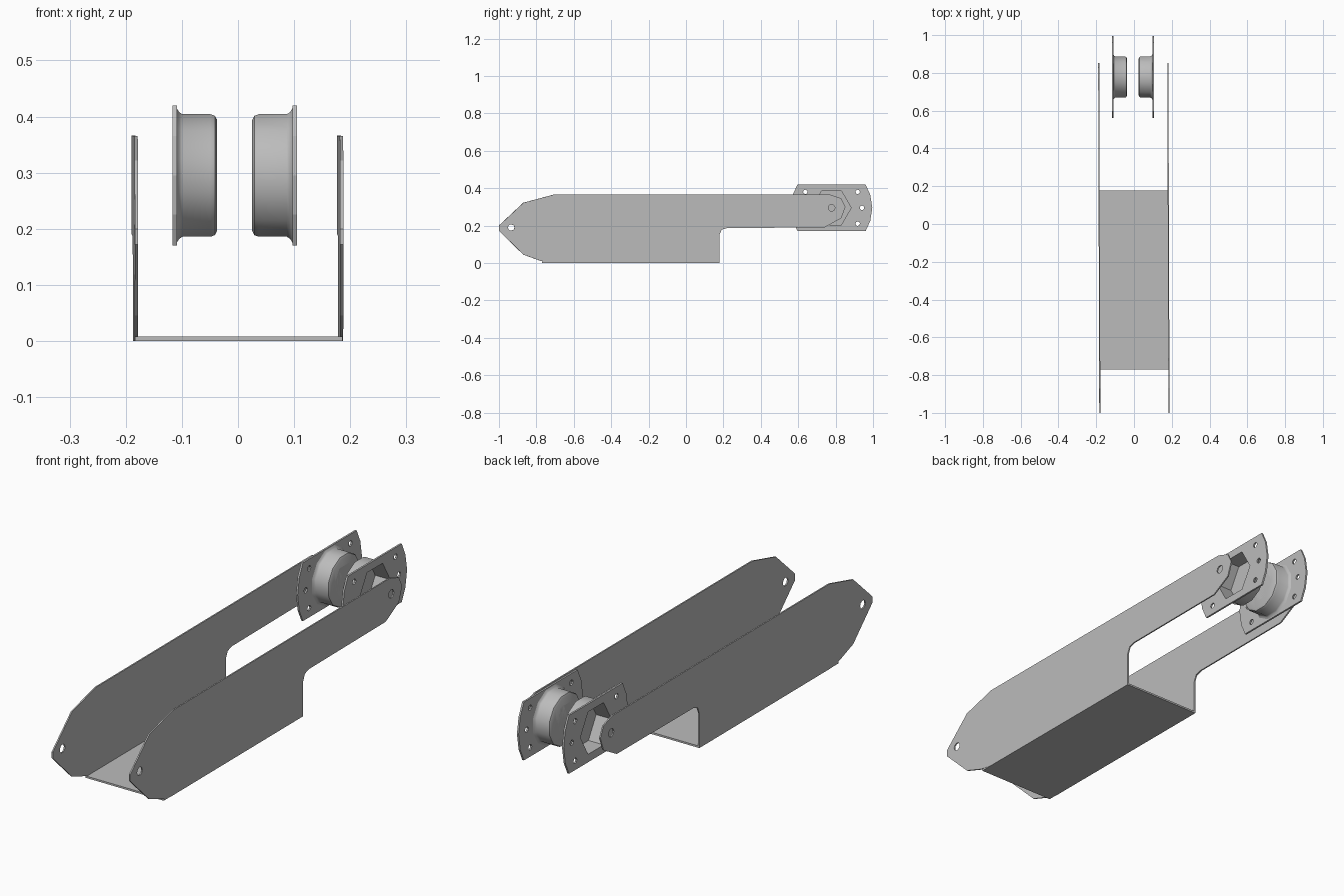
import bpy, bmesh
from math import cos, sin, pi, radians
from mathutils import Matrix

cube = bpy.data.objects.get("Cube")
if cube:
    bpy.data.objects.remove(cube, do_unlink=True)

GREY = (0.5, 0.5, 0.5, 1)
steel = bpy.data.materials.new("plain_grey")
steel.use_nodes = True
steel.diffuse_color = GREY
steel.node_tree.nodes["Principled BSDF"].inputs["Base Color"].default_value = GREY

YAW = Matrix.Rotation(0.0032, 4, 'Z')        # the channel sits very slightly turned
PIVOT_Y, PIVOT_Z = 0.778, 0.295              # shared axis of arm holes and bushings


def add_object(name, mesh):
    obj = bpy.data.objects.new(name, mesh)
    bpy.context.collection.objects.link(obj)
    mesh.materials.clear()
    mesh.materials.append(steel)
    return obj


def ring(y, z, r, n):
    return [(y + r * cos(2 * pi * i / n), z + r * sin(2 * pi * i / n)) for i in range(n)]


def plate(name, loops, x, thickness):
    """Flat sheet in the YZ plane: first loop is the outline, the rest are holes."""
    curve = bpy.data.curves.new(name, 'CURVE')
    curve.dimensions, curve.fill_mode = '2D', 'BOTH'
    curve.extrude = thickness / 2
    for loop in loops:
        spline = curve.splines.new('POLY')
        spline.points.add(len(loop) - 1)
        for p, (y, z) in zip(spline.points, loop):
            p.co = (y, z, 0, 1)
        spline.use_cyclic_u = True
    temp = bpy.data.objects.new("temp", curve)
    bpy.context.collection.objects.link(temp)
    bpy.context.view_layer.update()
    graph = bpy.context.evaluated_depsgraph_get()
    mesh = bpy.data.meshes.new_from_object(temp.evaluated_get(graph))
    bpy.data.objects.remove(temp, do_unlink=True)
    mesh.name = name
    mesh.transform(Matrix(((0, 0, 1, x), (1, 0, 0, 0), (0, 1, 0, 0), (0, 0, 0, 1))))
    mesh.shade_flat()
    return add_object(name, mesh)


# Channel side plates with a pointed front and a narrow rear arm
side = [(-1, 0.2), (-0.87, 0.322), (-0.71, 0.365), (0.77, 0.366), (0.83, 0.345),
        (0.852, 0.3), (0.83, 0.24), (0.74, 0.19), (0.22, 0.187), (0.19, 0.178),
        (0.178, 0.15), (0.178, 0), (-0.72, 0), (-0.78, 0.012), (-0.87, 0.045), (-1, 0.172)]
side_holes = [ring(-0.935, 0.19, 0.018, 10), ring(PIVOT_Y, PIVOT_Z, 0.018, 10)]
for label, x in (("left", 0.182), ("right", -0.184)):
    plate(label + "_side_plate", [side] + side_holes, x, 0.006).data.transform(YAW)

# Channel floor
bm = bmesh.new()
bmesh.ops.create_cube(bm, size=1)
bmesh.ops.scale(bm, verts=bm.verts, vec=(0.37, 0.948, 0.008))
bmesh.ops.translate(bm, verts=bm.verts, vec=(-0.001, -0.296, 0.004))
floor = bpy.data.meshes.new("channel_floor")
bm.to_mesh(floor)
bm.free()
floor.transform(YAW)
add_object("channel_floor", floor)

# Bushing flange outline: one bowed end, mirrored to make the other
bow = [(0.182, -0.125), (0.207, -0.07), (0.218, 0), (0.207, 0.07), (0.182, 0.125)]
bow += [(-y, z) for y, z in reversed(bow)]
flange = [(PIVOT_Y + y, PIVOT_Z + z) for y, z in bow]
bolts = [ring(PIVOT_Y + s * y, PIVOT_Z + z, 0.012, 8)
         for s in (1, -1) for y, z in ((0.14, 0.085), (0.163, 0), (0.14, -0.085))]


def bushing_cup(name, x, inward):
    """Round cup with a hexagonal pocket and a hexagonal hole in its end."""
    bm = bmesh.new()

    def section(depth, r, n, turn=0):
        return [bm.verts.new((x + inward * depth, PIVOT_Y + r * cos(2 * pi * i / n + turn),
                              PIVOT_Z + r * sin(2 * pi * i / n + turn))) for i in range(n)]

    def bridge(a, b):
        edges = []
        for loop in (a, b):
            for i, v in enumerate(loop):
                pair = (v, loop[i - 1])
                edges.append(bm.edges.get(pair) or bm.edges.new(pair))
        bmesh.ops.bridge_loops(bm, edges=edges)

    outer = [section(d, r, 12, pi / 12) for d, r in
             ((0.008, 0.124), (0.012, 0.117), (0.018, 0.113), (0.068, 0.113),
              (0.076, 0.11), (0.08, 0.102))]
    inner = [section(d, r, 6) for d, r in ((0.08, 0.075), (0.072, 0.075), (0.072, 0.105), (0, 0.105))]
    loops = outer + inner
    for a, b in zip(loops, loops[1:]):
        bridge(a, b)
    bmesh.ops.recalc_face_normals(bm, faces=bm.faces)
    mesh = bpy.data.meshes.new(name)
    bm.to_mesh(mesh)
    bm.free()
    obj = add_object(name, mesh)
    bpy.ops.object.select_all(action='DESELECT')
    obj.select_set(True)
    bpy.context.view_layer.objects.active = obj
    bpy.ops.object.shade_smooth_by_angle(angle=radians(35))


# Facing pair of flanged bushings
for label, x, inward in (("left", 0.105, -1), ("right", -0.117, 1)):
    pocket = ring(PIVOT_Y, PIVOT_Z, 0.105, 6)
    plate(label + "_bushing_flange", [flange, pocket] + bolts, x + inward * 0.004, 0.008)
    bushing_cup(label + "_bushing_cup", x, inward)
